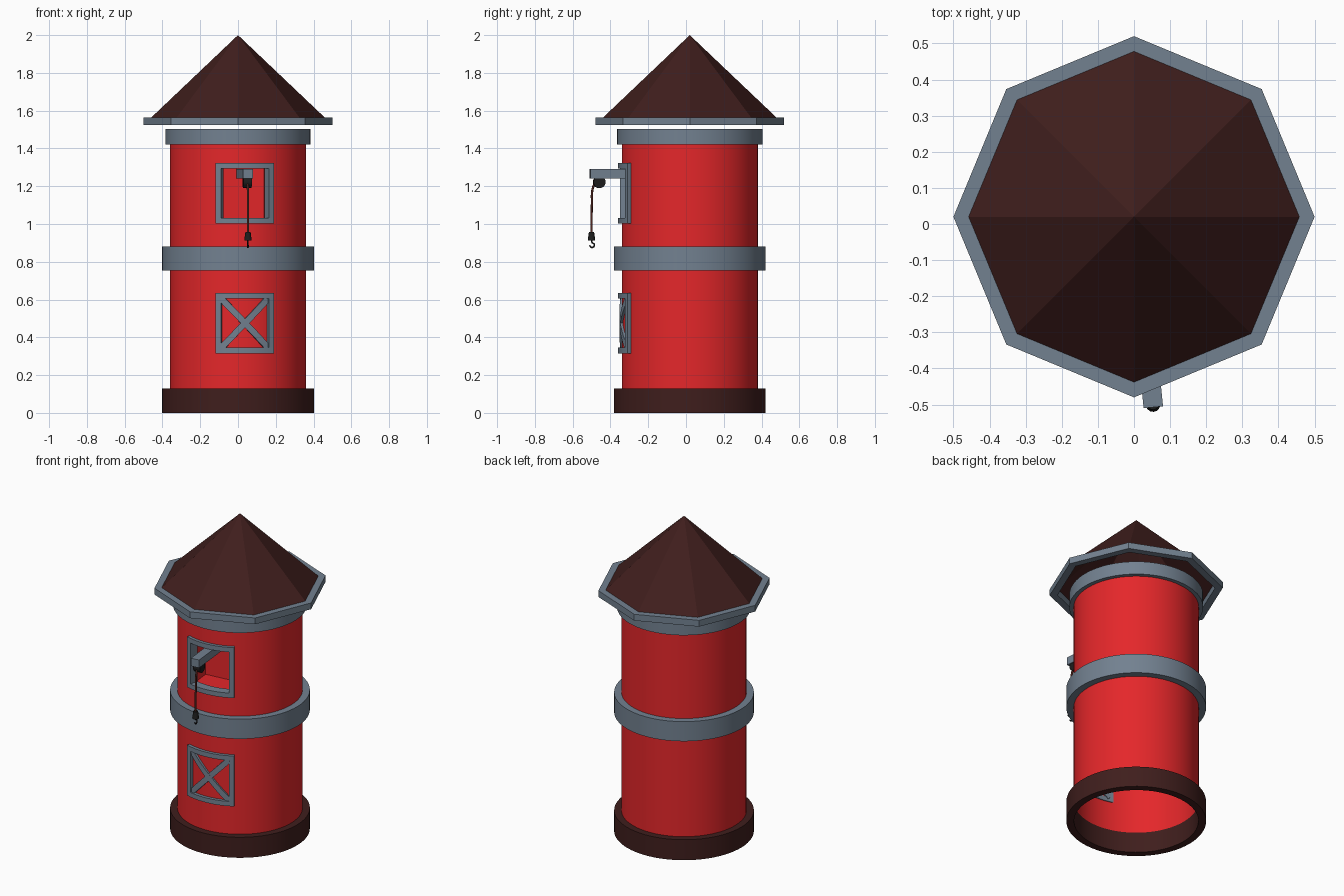
import bpy, bmesh
from math import sin, cos, pi, radians
from mathutils import Matrix, Vector

if "Cube" in bpy.data.objects:
    bpy.data.objects.remove(bpy.data.objects["Cube"])

CY = 0.02                 # tower axis sits slightly behind the origin
TURN = radians(5.8)       # windows and hoist are turned about the axis
PLACE = Matrix.Translation((0, CY, 0)) @ Matrix.Rotation(TURN, 4, 'Z')


def material(name, rgb):
    m = bpy.data.materials.new(name)
    m.diffuse_color = (*rgb, 1)
    m.use_nodes = True
    m.node_tree.nodes["Principled BSDF"].inputs["Base Color"].default_value = m.diffuse_color
    return m


RED = material("red_paint", (0.78, 0.02, 0.023))
SLATE = material("slate_trim", (0.17, 0.22, 0.28))
BROWN = material("dark_brown", (0.05, 0.013, 0.012))
BLACK = material("black_iron", (0.012, 0.012, 0.012))
ROPE = material("rope", (0.09, 0.02, 0.015))


def finish(name, bm, mat, smooth=False, recalc=True):
    if recalc:
        bmesh.ops.recalc_face_normals(bm, faces=bm.faces[:])
    me = bpy.data.meshes.new(name)
    bm.to_mesh(me)
    bm.free()
    me.materials.append(mat)
    ob = bpy.data.objects.new(name, me)
    bpy.context.collection.objects.link(ob)
    ob.matrix_world = PLACE
    if smooth:
        bpy.ops.object.select_all(action='DESELECT')
        ob.select_set(True)
        bpy.context.view_layer.objects.active = ob
        bpy.ops.object.shade_smooth_by_angle(angle=radians(30))
    return ob


def band(name, r_in, r_out, z0, z1, mat, n=72, offset=0.0):
    """Ring with a rectangular section."""
    bm = bmesh.new()
    loops = []
    for i in range(n):
        a = 2 * pi * i / n + offset
        loops.append([bm.verts.new((r * cos(a), r * sin(a), z))
                      for r, z in ((r_in, z0), (r_out, z0), (r_out, z1), (r_in, z1))])
    for i in range(n):
        p, q = loops[i], loops[(i + 1) % n]
        for k in range(4):
            bm.faces.new((p[k], q[k], q[(k + 1) % 4], p[(k + 1) % 4]))
    return finish(name, bm, mat, smooth=n > 16)


def bent_plank(bm, a, b, width, r0, r1, upright=False, n=10):
    """Plank from a to b, given as (arc, height), wrapped round the tower."""
    a, b = Vector(a), Vector(b)
    d = (b - a).normalized()
    side = Vector((-d.y, d.x)) * width / 2
    rows = []
    for i in range(n + 1):
        c = a.lerp(b, i / n)
        row = []
        for s, r in ((-1, r0), (1, r0), (1, r1), (-1, r1)):
            p = c + side * s
            t = p.x / 0.38
            row.append(bm.verts.new((r * sin(t), -r * cos(t), p.y)))
        rows.append(row)
    for p, q in zip(rows, rows[1:]):
        for k in range(4):
            bm.faces.new((p[k], q[k], q[(k + 1) % 4], p[(k + 1) % 4]))
    bm.faces.new(rows[0])
    bm.faces.new(rows[-1])


def window_frame(name, zc, r0, cross=False):
    bm = bmesh.new()
    h, w = 0.16, 0.03
    m = h - w / 2
    for s in (-1, 1):
        bent_plank(bm, (-h, zc + s * m), (h, zc + s * m), w, r0, 0.38)
        bent_plank(bm, (s * m, zc - h + w), (s * m, zc + h - w), w, r0, 0.38, n=1)
        if cross:
            bent_plank(bm, (-0.135, zc - s * 0.135), (0.135, zc + s * 0.135), 0.034, 0.35, 0.373)
    return finish(name, bm, SLATE, smooth=True)


def box(name, x, y, z, mat):
    bm = bmesh.new()
    bmesh.ops.create_cube(bm, size=1)
    for v in bm.verts:
        v.co = [lo + (c + 0.5) * (hi - lo) for c, (lo, hi) in zip(v.co, (x, y, z))]
    return finish(name, bm, mat)


def tube(name, pts, radius, mat):
    cu = bpy.data.curves.new(name, 'CURVE')
    cu.dimensions = '3D'
    cu.bevel_depth = radius
    cu.bevel_resolution = 2
    cu.use_fill_caps = True
    sp = cu.splines.new('BEZIER')
    sp.bezier_points.add(len(pts) - 1)
    for bp, (y, z) in zip(sp.bezier_points, pts):
        bp.co = (0, y, z)
        bp.handle_left_type = bp.handle_right_type = 'AUTO'
    sp.resolution_u = 6
    cu.materials.append(mat)
    ob = bpy.data.objects.new(name, cu)
    bpy.context.collection.objects.link(ob)
    ob.matrix_world = PLACE
    return ob


# Tower wall: open tube with a hole for the loft window
bm = bmesh.new()
heights = (0, 1.02, 1.305, 1.5)
rows = [[bm.verts.new((0.36 * sin(2 * pi * i / 72), -0.36 * cos(2 * pi * i / 72), z))
         for i in range(72)] for z in heights]
for j in range(3):
    for i in range(72):
        if j == 1 and (i < 4 or i >= 68):
            continue
        k = (i + 1) % 72
        bm.faces.new((rows[j][i], rows[j][k], rows[j + 1][k], rows[j + 1][i]))
finish("tower_wall", bm, RED, smooth=True, recalc=False)

# Recess behind the loft window, open to the front
recess = box("window_recess", (-0.12, 0.12), (-0.335, -0.19), (1.028, 1.3), RED)
bm = bmesh.new()
bm.from_mesh(recess.data)
front = [f for f in bm.faces if f.calc_center_median().y < -0.33]
bmesh.ops.delete(bm, geom=front, context='FACES_ONLY')
bmesh.ops.reverse_faces(bm, faces=bm.faces[:])
bm.to_mesh(recess.data)
bm.free()

# Bands round the tower
band("base_band", 0.358, 0.402, 0, 0.13, BROWN)
band("middle_band", 0.358, 0.402, 0.755, 0.88, SLATE)
band("top_band", 0.358, 0.385, 1.42, 1.503, SLATE)

# Eight-sided roof and its eaves, square to the axes
band("roof_eaves", 0.455, 0.5, 1.525, 1.565, SLATE, n=8, offset=-TURN)
bm = bmesh.new()
bmesh.ops.create_cone(bm, cap_ends=False, segments=8, radius1=0.46, radius2=0,
                      depth=0.437, matrix=Matrix.Translation((0, 0, 1.7815)) @
                      Matrix.Rotation(-TURN, 4, 'Z'))
bmesh.ops.remove_doubles(bm, verts=bm.verts[:], dist=1e-4)
finish("roof", bm, BROWN, recalc=False)

# Window frames
window_frame("loft_window_frame", 1.163, 0.325)
window_frame("lower_shutter_frame", 0.475, 0.355, cross=True)

# Hoist: beam, pulley, rope, weight and hook
box("hoist_beam", (-0.027, 0.027), (-0.53, -0.19), (1.24, 1.29), SLATE)
bm = bmesh.new()
bmesh.ops.create_cone(bm, cap_ends=True, segments=20, radius1=0.032, radius2=0.032, depth=0.044,
                      matrix=Matrix.Translation((0, -0.482, 1.222)) @ Matrix.Rotation(pi / 2, 4, 'Y'))
finish("hoist_pulley", bm, BLACK, smooth=True)
tube("hoist_rope", [(-0.49, 1.235), (-0.513, 1.2), (-0.521, 1.1), (-0.523, 0.94)], 0.006, ROPE)
bm = bmesh.new()
bmesh.ops.create_cone(bm, cap_ends=True, segments=12, radius1=0.02, radius2=0.014, depth=0.045,
                      matrix=Matrix.Translation((0, -0.523, 0.935)))
finish("hook_weight", bm, BLACK, smooth=True)
tube("hook", [(-0.523, 0.915), (-0.52, 0.902), (-0.508, 0.892), (-0.513, 0.878),
              (-0.526, 0.877), (-0.533, 0.888)], 0.004, BLACK)
